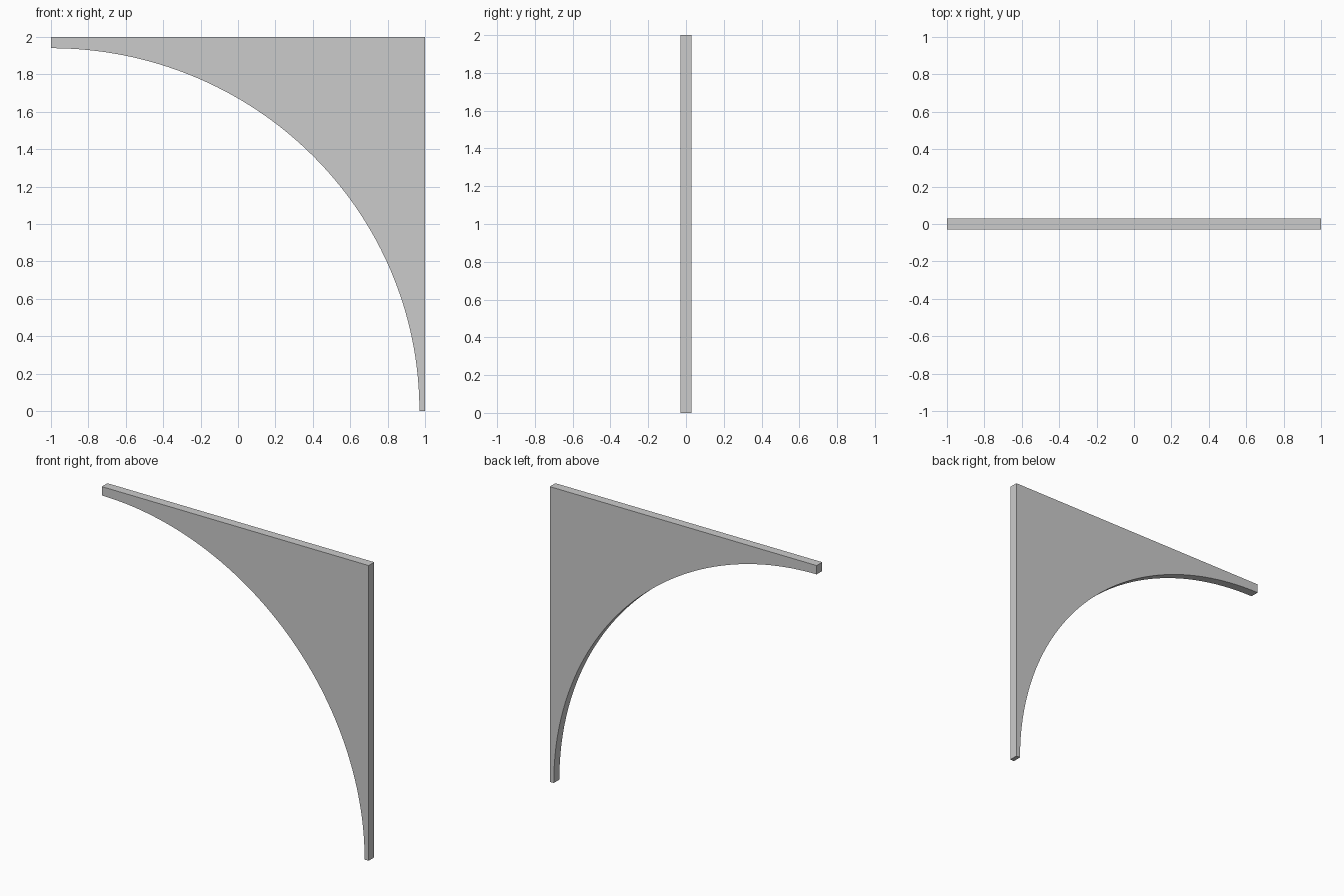
import bpy, bmesh
from math import sin, cos, pi, radians

if "Cube" in bpy.data.objects:
    bpy.data.objects.remove(bpy.data.objects["Cube"])

HALF_T = 0.03      # half thickness
RX, RZ = 1.97, 1.94  # arch radii, centred on the lower left corner
SEGS = 64

# Profile: quarter arch from foot to tip, then the two outer straight edges
profile = [(-1 + RX * cos(pi / 2 * i / SEGS), RZ * sin(pi / 2 * i / SEGS))
           for i in range(SEGS + 1)]
profile += [(-1, 2), (1, 2), (1, 0)]

# Arched bracket plate, extruded through its thickness
bm = bmesh.new()
face = bm.faces.new([bm.verts.new((x, -HALF_T, z)) for x, z in profile])
ext = bmesh.ops.extrude_face_region(bm, geom=[face], use_keep_orig=True)
moved = [v for v in ext["geom"] if isinstance(v, bmesh.types.BMVert)]
bmesh.ops.translate(bm, verts=moved, vec=(0, 2 * HALF_T, 0))
bmesh.ops.recalc_face_normals(bm, faces=bm.faces)

mesh = bpy.data.meshes.new("arched_bracket")
bm.to_mesh(mesh)
bm.free()
bracket = bpy.data.objects.new("arched_bracket", mesh)
bpy.context.collection.objects.link(bracket)

# Smooth arch, sharp rims
bpy.context.view_layer.objects.active = bracket
bracket.select_set(True)
bpy.ops.object.shade_smooth_by_angle(angle=radians(30))
